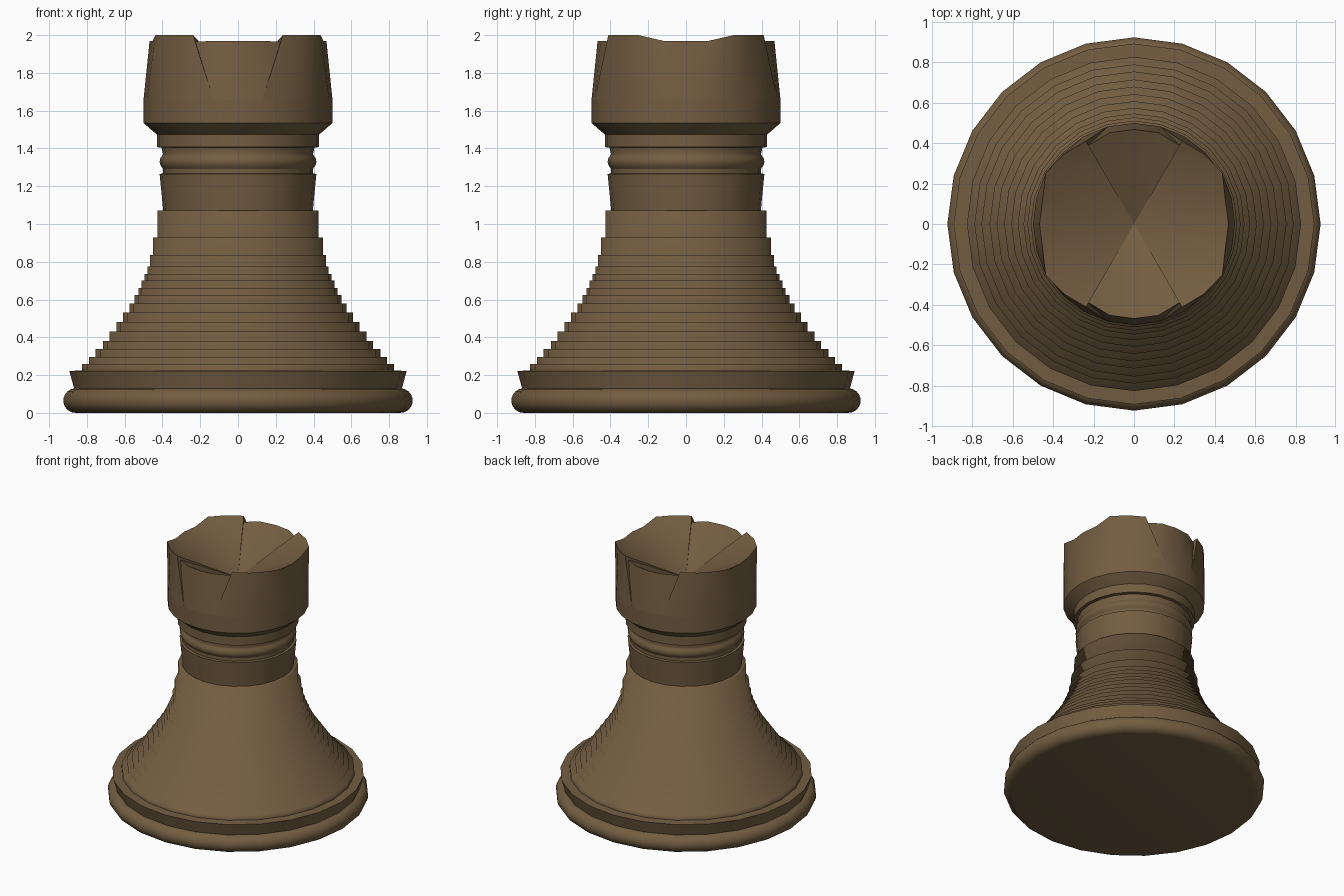
import bpy, bmesh, math

if "Cube" in bpy.data.objects:
    bpy.data.objects.remove(bpy.data.objects["Cube"])

SIDES = 24
wood = bpy.data.materials.new("dark_wood_brown")
wood.diffuse_color = (0.17, 0.11, 0.053, 1)
wood.use_nodes = True
wood.node_tree.nodes["Principled BSDF"].inputs["Base Color"].default_value = wood.diffuse_color


def ring_xyz(r, z, i):
    a = math.tau * i / SIDES
    return (r * math.cos(a), r * math.sin(a), z)


def finish(bm, name, angle):
    me = bpy.data.meshes.new(name)
    bm.to_mesh(me)
    bm.free()
    me.materials.append(wood)
    ob = bpy.data.objects.new(name, me)
    bpy.context.collection.objects.link(ob)
    bpy.ops.object.select_all(action='DESELECT')
    ob.select_set(True)
    bpy.context.view_layer.objects.active = ob
    bpy.ops.object.shade_smooth_by_angle(angle=math.radians(angle))
    return ob


def lathe(name, profile, angle=40, bottom=False):
    """Revolve (radius, height) points, listed from bottom to top."""
    bm = bmesh.new()
    rings = [[bm.verts.new(ring_xyz(r, z, i)) for i in range(SIDES)] for r, z in profile]
    for lo, hi in zip(rings, rings[1:]):
        for i in range(SIDES):
            j = (i + 1) % SIDES
            bm.faces.new((lo[i], lo[j], hi[j], hi[i]))
    if bottom:
        bm.faces.new(rings[0][::-1])
    return finish(bm, name, angle)


# rounded foot
foot = [(0.86 + 0.065 * math.cos(math.radians(a)), 0.065 + 0.065 * math.sin(math.radians(a)))
        for a in range(-90, 91, 20)]
lathe("base_foot", foot, bottom=True)

# flared lip above the foot
lathe("base_lip", [(0.86, 0.13), (0.868, 0.13), (0.893, 0.222), (0.82, 0.225)])

# stepped tapering body: (radius, top of step)
steps = [(0.827, 0.26), (0.79, 0.297), (0.755, 0.337), (0.715, 0.38), (0.68, 0.43),
         (0.643, 0.482), (0.608, 0.532), (0.575, 0.58), (0.547, 0.625), (0.528, 0.66),
         (0.511, 0.70), (0.495, 0.735), (0.48, 0.775), (0.466, 0.835), (0.45, 0.928),
         (0.426, 1.072)]
body, z = [], 0.222
for r, top in steps:
    body += [(r, z), (r, top)]
    z = top
body.append((0.396, z))
lathe("stepped_body", body, angle=100)

# neck with its rounded collar
lathe("neck", [(0.396, 1.072), (0.415, 1.265), (0.397, 1.268), (0.397, 1.295)])
collar = [(0.385 + 0.03 * math.cos(math.radians(a)), 1.33 + 0.038 * math.sin(math.radians(a)))
          for a in range(-90, 91, 30)]
lathe("neck_collar", [(0.397, 1.292)] + collar[1:-1] + [(0.397, 1.37), (0.405, 1.405)])

# flared support and lower band of the crown
lathe("crown_support", [(0.405, 1.405), (0.43, 1.407), (0.43, 1.475), (0.455, 1.495), (0.50, 1.535)])
lathe("crown_band", [(0.50, 1.535), (0.50, 1.66)])

# crown wall: four raised merlons, dips on the axes, bowl inside
bm = bmesh.new()
low = [bm.verts.new(ring_xyz(0.50, 1.66, i)) for i in range(SIDES)]
rim = []
for i in range(SIDES):
    k = i % 6
    if k in (0, 1, 5):
        r, h = 0.468, 1.97
    else:
        near_y = i in (4, 8, 16, 20)
        r, h = (0.475 if near_y else 0.49 if k == 3 else 0.505), 2.0
    rim.append(bm.verts.new(ring_xyz(r, h, i)))
centre = bm.verts.new((0, 0, 1.74))
slit = {4: 5, 8: 7, 16: 17, 20: 19}      # merlon corner -> neighbouring dip
for i in range(SIDES):
    j = (i + 1) % SIDES
    pair = next((c for c in slit if {c, slit[c]} == {i, j}), None)
    if pair is None:
        if i % 6 in (5, 0):
            bm.faces.new((low[i], low[j], rim[j], rim[i]))
        elif i % 6 == 4:
            bm.faces.new((low[i], low[j], rim[i]))
            bm.faces.new((low[j], rim[j], rim[i]))
        else:
            bm.faces.new((low[i], low[j], rim[j]))
            bm.faces.new((low[i], rim[j], rim[i]))
        bm.faces.new((rim[i], rim[j], centre))
    else:
        # slit beside the merlon: recessed panel a little behind the corner
        d = slit[pair]
        inner = bm.verts.new(ring_xyz(0.45, 1.965, pair))
        for f in ((low[i], low[j], rim[pair]),
                  (low[d], rim[d], inner),
                  (low[d], inner, rim[pair]),
                  (rim[d], inner, centre),
                  (inner, rim[pair], centre)):
            bm.faces.new(f)
bmesh.ops.recalc_face_normals(bm, faces=bm.faces)
# open shell: make sure the walls face outward
probe = next(f for f in bm.faces if low[0] in f.verts)
if probe.normal.x < 0:
    bmesh.ops.reverse_faces(bm, faces=bm.faces)
finish(bm, "crown", 40)
